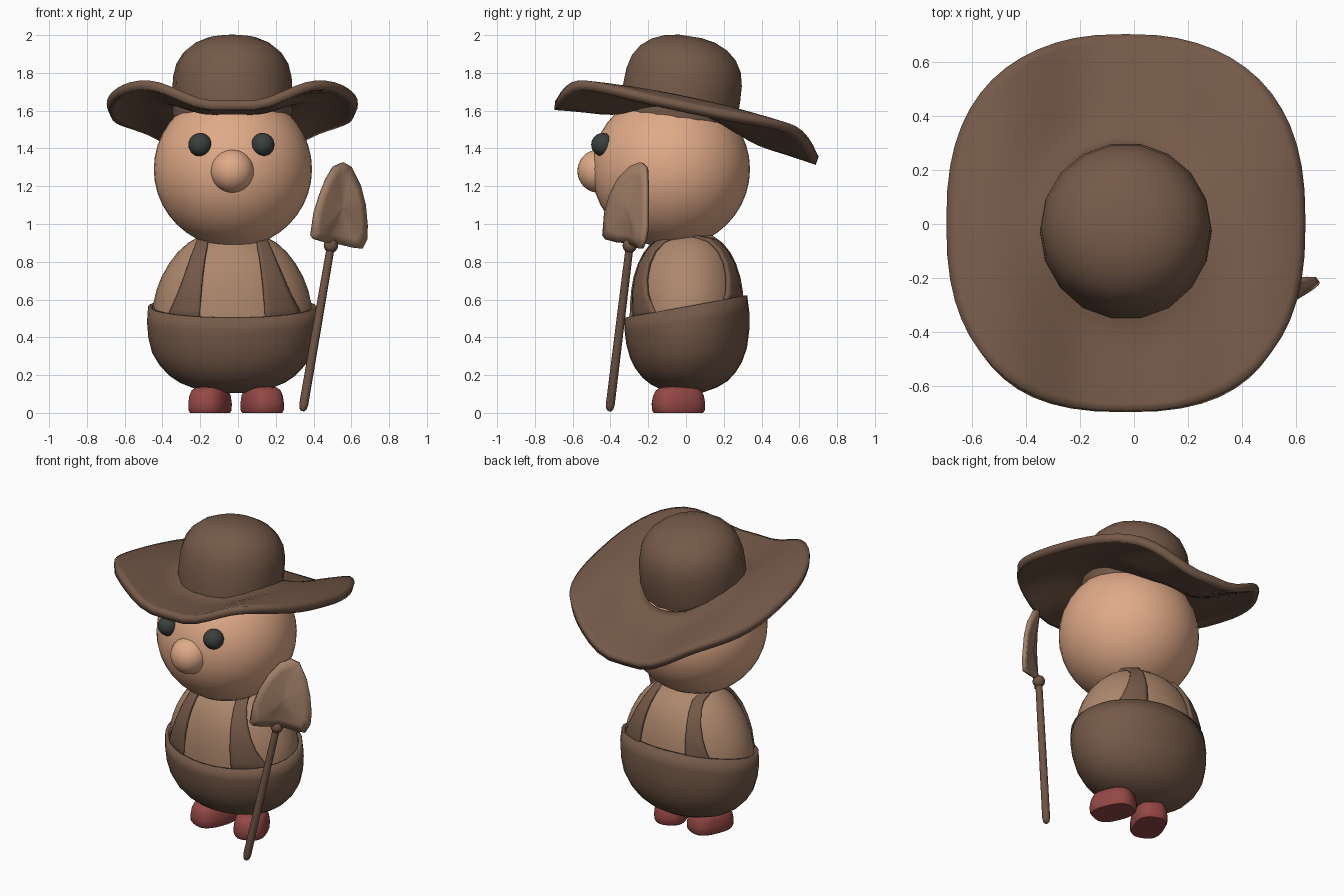
import bpy, bmesh, math
from mathutils import Vector, Matrix

if "Cube" in bpy.data.objects:
    bpy.data.objects.remove(bpy.data.objects["Cube"])

CX = -0.03  # the figure stands slightly left of centre


def material(name, rgb):
    m = bpy.data.materials.new(name)
    lin = [(c / 255 / 12.92) if c < 11 else ((c / 255 + 0.055) / 1.055) ** 2.4 for c in rgb]
    m.diffuse_color = (*lin, 1)
    m.use_nodes = True
    m.node_tree.nodes["Principled BSDF"].inputs["Base Color"].default_value = m.diffuse_color
    return m


BROWN = material("dark brown", (117, 90, 73))
SKIN = material("skin", (224, 170, 136))
TAN = material("tan", (174, 136, 109))
RED = material("shoe red", (148, 72, 69))
BLACK = material("charcoal", (58, 64, 62))
METAL = material("blade tan", (162, 128, 104))
WOOD = material("handle brown", (112, 85, 69))


def finish(bm, name, mat, thickness=0, angle=50):
    bmesh.ops.recalc_face_normals(bm, faces=bm.faces)
    me = bpy.data.meshes.new(name)
    bm.to_mesh(me)
    bm.free()
    ob = bpy.data.objects.new(name, me)
    bpy.context.collection.objects.link(ob)
    me.materials.append(mat)
    bpy.ops.object.select_all(action='DESELECT')
    ob.select_set(True)
    bpy.context.view_layer.objects.active = ob
    bpy.ops.object.shade_smooth_by_angle(angle=math.radians(angle))
    if thickness:
        s = ob.modifiers.new("thickness", 'SOLIDIFY')
        s.thickness = thickness
        s.offset = 0
    return ob


def loft(name, rings, mat, closed=True, caps=(True, True), thickness=0, angle=50):
    """Skin a list of equal-length point rings."""
    bm = bmesh.new()
    rows = [[bm.verts.new(p) for p in r] for r in rings]
    n = len(rows[0])
    for a, b in zip(rows, rows[1:]):
        for i in range(n if closed else n - 1):
            j = (i + 1) % n
            bm.faces.new((a[i], a[j], b[j], b[i]))
    for use, row in zip(caps, (rows[0], rows[-1])):
        if use and closed:
            bm.faces.new(row)
    return finish(bm, name, mat, thickness, angle)


def ball(name, centre, r, mat, segs=32, scale=(1, 1, 1)):
    bm = bmesh.new()
    bmesh.ops.create_uvsphere(bm, u_segments=segs, v_segments=segs // 2, radius=r,
                              matrix=Matrix.Translation(centre) @ Matrix.Diagonal((*scale, 1)))
    return finish(bm, name, mat)


def lerp(table, z):
    for (z0, r0), (z1, r1) in zip(table, table[1:]):
        if z <= z1:
            return r0 + (r1 - r0) * max(0, (z - z0) / (z1 - z0))
    return table[-1][1]


def angles(n):
    return [2 * math.pi * i / n for i in range(n)]


def power(v, n):
    return math.copysign(abs(v) ** (2 / n), v)


# Head, nose and eyes
ball("head", (CX + 0.003, -0.08, 1.29), 0.419, SKIN, 40, (1, 1, 0.99))
ball("nose", (CX, -0.46, 1.28), 0.115, SKIN)
for side, label in ((-1, "left"), (1, "right")):
    ball(label + "_eye", (CX - 0.005 + 0.166 * side, -0.44, 1.42), 0.062, BLACK, 24)

# Shirt: an oval egg
SHIRT = [(0.3, 0.38), (0.4, 0.415), (0.5, 0.422), (0.58, 0.418), (0.65, 0.402), (0.72, 0.375),
         (0.79, 0.336), (0.85, 0.29), (0.9, 0.235), (0.94, 0.165), (0.96, 0.05)]


def depth(z):
    return 0.72 + 0.1 * max(0, z - 0.6) / 0.35


loft("shirt", [[(CX + r * math.cos(a), 0.005 + r * depth(z) * math.sin(a), z) for a in angles(32)]
               for z, r in SHIRT], TAN)

# Trousers with a waistline that rises toward the back
TROUSERS = [(0.11, 0.08), (0.135, 0.19), (0.165, 0.27), (0.2, 0.325), (0.25, 0.375), (0.32, 0.418),
            (0.4, 0.438), (0.48, 0.445), (0.56, 0.44), (0.65, 0.42)]
rings = []
for f in (0, 0.06, 0.12, 0.2, 0.32, 0.46, 0.64, 0.82, 1):
    ring = []
    for a in angles(32):
        top = 0.563 + 0.18 * 0.325 * math.sin(a)
        z = 0.115 + f * (top - 0.115)
        r = lerp(TROUSERS, z) - 0.004
        ring.append((CX + r * math.cos(a), 0.005 + 0.73 * r * math.sin(a), z))
    rings.append(ring)
loft("trousers", rings, BROWN, caps=(True, False), thickness=0.022)

# Braces running from the front waist over the shoulders to the back waist
HALF = [(0.47, 0.175, 0.35), (0.55, 0.171, 0.32), (0.63, 0.166, 0.285), (0.71, 0.159, 0.255),
        (0.79, 0.15, 0.227), (0.86, 0.138, 0.202), (0.91, 0.128, 0.183)]
for side, label, extra in ((-1, "left", 0), (1, "right", 0.03)):
    rows = []
    for face, part in ((-1, HALF), (0, [(0.945, 0.122, 0.178)]), (1, HALF[:0:-1])):
        for z, x0, x1 in part:
            row = []
            x1 += extra * max(0, 0.9 - z) / 0.4
            offset = min(0.013, 0.003 + max(0, z - 0.55) * 0.15)
            for k in range(7):
                x = x0 + (x1 - x0) * k / 6
                rx = lerp(SHIRT, z) + offset
                y = rx * depth(z) * math.sqrt(max(0.05, 1 - (x / rx) ** 2))
                row.append((CX + side * x, 0.005 + face * y, z))
            rows.append(row)
    loft(label + "_brace", rows, BROWN, closed=False, thickness=0.022)

# Shoes, toes turned outward
for side, label in ((-1, "left"), (1, "right")):
    turn = Matrix.Rotation(math.radians(22 * side), 3, 'Z')
    rings = []
    for z, s in ((0.005, 0.93), (0.015, 1), (0.05, 1.01), (0.09, 0.96), (0.12, 0.85), (0.135, 0.66), (0.14, 0.3)):
        ring = []
        for a in angles(28):
            p = turn @ Vector((0.1 * s * power(math.cos(a), 2.7), 0.14 * s * power(math.sin(a), 2.7), 0))
            ring.append((-0.01 + 0.138 * side + p.x, -0.04 + p.y, z if z > 0.01 else 0))
        rings.append(ring)
    loft(label + "_shoe", rings, RED)


# Hat brim: squarish oval, sloping to the back with lifted sides
def brim_z(x, y):
    ax = abs(x)
    t = min(1, max(0, (ax - 0.1) / 0.38))
    lift = 0.12 * t * t * (3 - 2 * t) - 1.6 * max(0, ax - 0.5) ** 2
    flare = 0.04 * max(0, 1 - max(0, math.hypot(x, y) - 0.3) / 0.16) ** 2
    return 1.531 - 0.21 * y - 0.1 * y * y + lift + flare


rings = []
for s in (0.4, 0.46, 0.52, 0.58, 0.66, 0.74, 0.82, 0.9, 0.96, 1):
    n = 2 + 0.5 * (s - 0.4) / 0.6
    ring = []
    for a in angles(56):
        x = 0.655 * s * power(math.cos(a), n)
        y = 0.695 * s * power(math.sin(a), n)
        ring.append((CX + x, y, brim_z(x, y)))
    rings.append(ring)
loft("hat_brim", rings, BROWN, caps=(False, False), thickness=0.05)

# Hat crown, tilted back with the brim
tilt = Matrix.Rotation(math.radians(-9), 3, 'X')
rings = []
for h, r in ((-0.06, 0.31), (0, 0.318), (0.1, 0.318), (0.18, 0.314), (0.25, 0.297), (0.31, 0.26),
             (0.355, 0.205), (0.385, 0.135), (0.398, 0.06)):
    rings.append([Vector((CX, -0.038, 1.6)) + tilt @ Vector((r * math.cos(a), r * math.sin(a), h))
                  for a in angles(18)])
loft("hat_crown", rings, BROWN, caps=(False, True))

# Spade handle and collar
foot, top = Vector((0.342, -0.405, 0.01)), Vector((0.492, -0.298, 0.885))
axis = (top - foot).normalized()
u = axis.cross(Vector((0, 1, 0))).normalized()
v = axis.cross(u)
rings = []
for t, r in ((0, 0.01), (0.012, 0.019), (0.04, 0.024), (0.5, 0.023), (1, 0.021)):
    c = foot.lerp(top, t)
    rings.append([c + r * (u * math.cos(a) + v * math.sin(a)) for a in angles(14)])
loft("spade_handle", rings, WOOD)
ball("spade_collar", top, 0.038, WOOD, 16)

# Spade blade: rounded outline, gently dished toward its middle
OUTLINE = [(.39, -.435, .94), (.407, -.425, 1.06), (.435, -.40, 1.15), (.47, -.355, 1.24), (.51, -.29, 1.305),
           (.55, -.235, 1.325), (.595, -.21, 1.3), (.645, -.205, 1.2), (.67, -.205, 1.1), (.68, -.205, .99),
           (.678, -.215, .92), (.655, -.235, .87), (.61, -.25, .875), (.50, -.30, .9), (.45, -.36, .905),
           (.405, -.42, .92)]
mid = Vector((0.545, -0.302, 1.08))
loft("spade_blade", [[mid.lerp(Vector(p), s) for p in OUTLINE] for s in (0.05, 0.4, 0.75, 1)],
     METAL, caps=(True, False), thickness=0.024)
